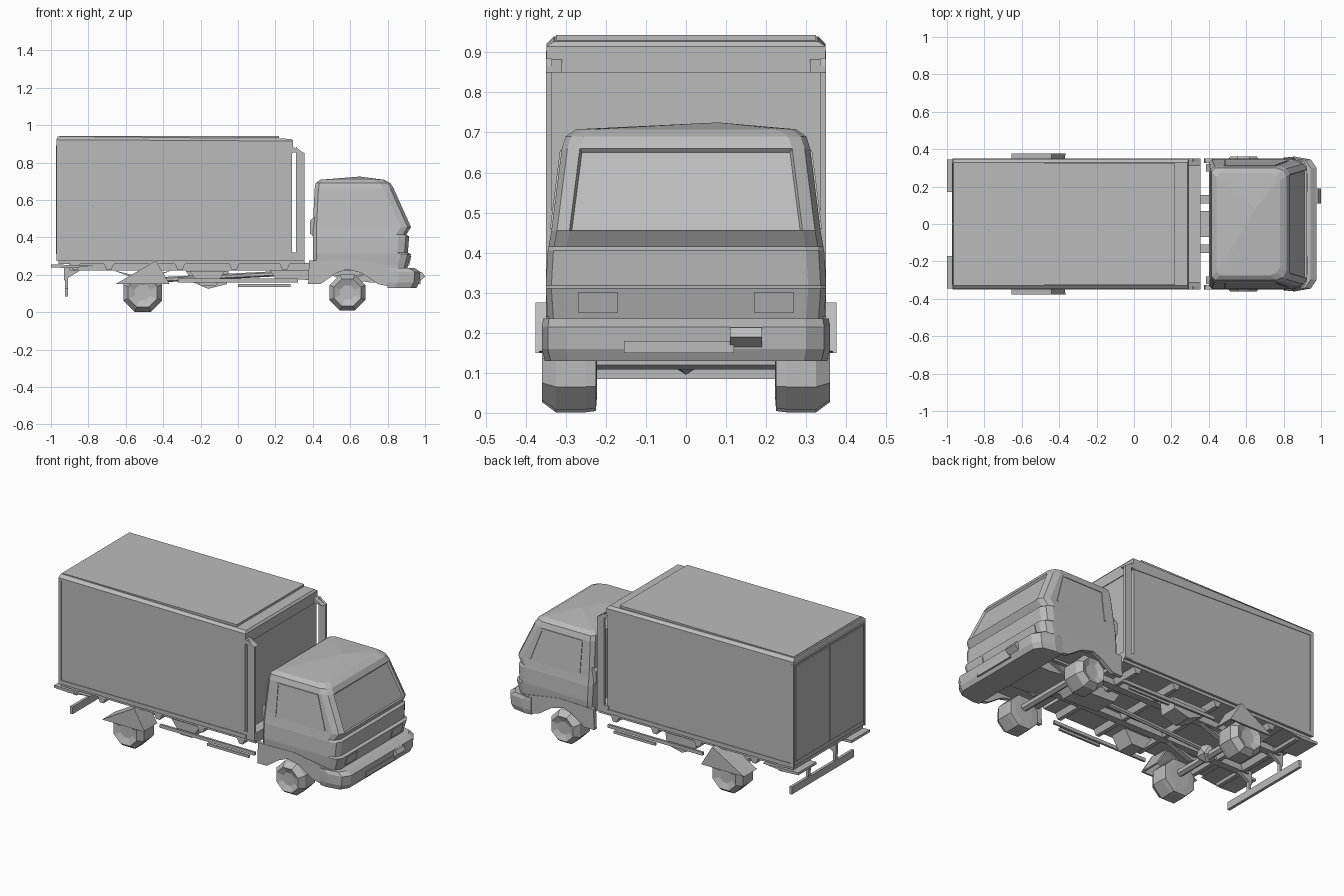
import bpy, bmesh, math
from mathutils import Matrix, Vector

grey = bpy.data.materials.new("plain_grey")
grey.diffuse_color = (0.5, 0.5, 0.5, 1)


def finish(name, bm, mirror=False):
    bmesh.ops.recalc_face_normals(bm, faces=bm.faces)
    me = bpy.data.meshes.new(name)
    bm.to_mesh(me)
    bm.free()
    me.materials.append(grey)
    ob = bpy.data.objects.new(name, me)
    bpy.context.collection.objects.link(ob)
    if mirror:
        m = ob.modifiers.new("mirror", 'MIRROR')
        m.use_axis = (False, True, False)
    return ob


def rings(name, loops, mirror=False):
    """Skin a stack of equal-length point loops and cap both ends."""
    bm = bmesh.new()
    vs = [[bm.verts.new(p) for p in lp] for lp in loops]
    n = len(vs[0])
    for a, b in zip(vs, vs[1:]):
        for i in range(n):
            bm.faces.new((a[i], a[(i + 1) % n], b[(i + 1) % n], b[i]))
    bm.faces.new(vs[0][::-1])
    bm.faces.new(vs[-1])
    return finish(name, bm, mirror)


def prism(name, xz, y0, y1, mirror=False):
    """Side profile pulled across y."""
    return rings(name, [[(x, y, z) for x, z in xz] for y in (y0, y1)], mirror)


def box(name, x0, x1, y0, y1, z0, z1, mirror=False):
    return prism(name, [(x0, z0), (x1, z0), (x1, z1), (x0, z1)], y0, y1, mirror)


# ---- cargo box
box("cargo_body", -0.965, 0.29, -0.345, 0.345, 0.28, 0.90)
rings("cargo_roof", [
    [(x0, -w, z0), (x1, -w, z1), (x1, w, z1), (x0, w, z0)]
    for x0, x1, w, z0, z1 in ((-0.97, 0.295, 0.348, 0.90, 0.85),
                              (-0.97, 0.295, 0.348, 0.922, 0.915),
                              (-0.965, 0.285, 0.33, 0.94, 0.927))])
box("roof_panel", -0.955, 0.22, -0.325, 0.325, 0.93, 0.943)
prism("front_post", [(0.31, 0.28), (0.355, 0.28), (0.355, 0.85), (0.33, 0.865),
                     (0.31, 0.885)], 0.335, 0.35, True)
prism("post_gusset", [(0.285, 0.855), (0.355, 0.85), (0.29, 0.885)], 0.31, 0.35, True)
box("front_sill", 0.28, 0.355, -0.348, 0.348, 0.275, 0.32)
box("side_sill", -0.97, 0.30, 0.335, 0.349, 0.275, 0.30, True)
box("rear_side_post", -0.97, -0.95, 0.335, 0.349, 0.30, 0.905, True)
box("rear_door", -0.972, -0.96, 0.003, 0.325, 0.31, 0.89, True)
box("cargo_floor", -0.96, 0.355, -0.335, 0.335, 0.258, 0.282)

# ---- cab shell: rings of rear x, front x, half width, z
cab_rows = [(0.40, 0.905, 0.345, 0.235), (0.40, 0.925, 0.35, 0.31),
            (0.40, 0.908, 0.35, 0.318), (0.40, 0.915, 0.345, 0.405),
            (0.40, 0.90, 0.343, 0.415), (0.40, 0.925, 0.336, 0.455),
            (0.41, 0.833, 0.31, 0.66), (0.415, 0.815, 0.30, 0.69),
            (0.44, 0.78, 0.275, 0.708)]


def cab_loop(xb, xf, w, z):
    half = [(xb, w - 0.02), (xb + 0.02, w), (xf - 0.055, w), (xf - 0.018, w - 0.014),
            (xf, w - 0.045)]
    return [(x, y, z) for x, y in half] + [(x, -y, z) for x, y in reversed(half)]


cab = rings("cab", [cab_loop(*r) for r in cab_rows])
bm = bmesh.new()
bm.from_mesh(cab.data)
bm.faces.ensure_lookup_table()
# shallow roof peak
roof = max(bm.faces, key=lambda f: f.calc_center_median().z)
peak = bmesh.ops.poke(bm, faces=[roof])["verts"][0]
peak.co = (0.65, 0.08, 0.725)
# recessed windscreen
bm.normal_update()
glass = [f for f in bm.faces if f.normal.x > 0.8
         and 0.5 < f.calc_center_median().z < 0.6]
bmesh.ops.inset_region(bm, faces=glass, thickness=0.008, depth=-0.012)
bm.to_mesh(cab.data)
bm.free()


def side_y(z):
    return 0.336 - (z - 0.455) * 0.026 / 0.205


def side_plate(name, xz, t):
    """Thin plate lying on the leaning cab side."""
    return rings(name, [[(x, side_y(z) + d, z) for x, z in xz] for d in (-0.004, t)], True)


# door window surround
side_plate("window_rear_bar", [(0.48, 0.46), (0.492, 0.46), (0.492, 0.655), (0.48, 0.655)], 0.004)
side_plate("window_top_bar", [(0.48, 0.645), (0.76, 0.645), (0.755, 0.655), (0.48, 0.655)], 0.004)
side_plate("window_front_bar", [(0.815, 0.46), (0.825, 0.46), (0.76, 0.652), (0.75, 0.652)], 0.004)
prism("air_intake", [(0.385, 0.42), (0.41, 0.40), (0.41, 0.51), (0.385, 0.49)], 0.28, 0.32, True)

# ---- lower cab: skirt with wheel arch, bumper, underside
prism("wheel_arch_skirt", [(0.38, 0.275), (0.375, 0.15), (0.44, 0.15), (0.52, 0.205),
                           (0.58, 0.23), (0.66, 0.21), (0.75, 0.15), (0.82, 0.135),
                           (0.86, 0.24), (0.62, 0.28)], 0.325, 0.35, True)
bumper_half = [(0.80, 0.355), (0.86, 0.36), (0.945, 0.345), (0.975, 0.30)]


def bumper_loop(dx, k, z):
    pts = bumper_half + [(x, -y) for x, y in reversed(bumper_half)]
    return [(x + dx * (x > 0.85), y * k, z) for x, y in pts]


rings("front_bumper", [bumper_loop(-0.02, 0.98, 0.13), bumper_loop(-0.005, 1.0, 0.16),
                       bumper_loop(0.0, 1.0, 0.215), bumper_loop(-0.03, 0.99, 0.235)])
box("bumper_plate", 0.96, 0.976, -0.155, 0.12, 0.15, 0.18)
prism("bumper_tab", [(0.965, 0.16), (1.0, 0.19), (0.985, 0.213), (0.965, 0.215)], 0.11, 0.19)
prism("headlamp", [(0.90, 0.25), (0.915, 0.25), (0.927, 0.30), (0.90, 0.30)], 0.17, 0.27, True)
prism("engine", [(0.50, 0.25), (0.54, 0.18), (0.70, 0.16), (0.82, 0.16), (0.82, 0.25)], -0.13, 0.13)

# ---- chassis
box("chassis_rail", -0.90, 0.85, 0.11, 0.155, 0.222, 0.262, True)
for i, x in enumerate((-0.87, -0.69, -0.31, -0.02, 0.25)):
    prism(f"cross_member_{i + 1}", [(x - 0.03, 0.265), (x - 0.012, 0.225),
                                    (x + 0.012, 0.225), (x + 0.03, 0.265)], -0.33, 0.33)
box("side_guard_upper", -0.32, 0.32, 0.285, 0.298, 0.16, 0.18, True)
box("side_guard_lower", 0.0, 0.28, 0.285, 0.298, 0.135, 0.15, True)
prism("fuel_tank", [(-0.28, 0.22), (-0.24, 0.16), (-0.16, 0.125), (-0.06, 0.15),
                    (-0.05, 0.22)], 0.16, 0.27)
prism("air_tank", [(-0.26, 0.22), (-0.2, 0.14), (-0.12, 0.14), (-0.07, 0.22)], -0.27, -0.16)
prism("gearbox", [(0.16, 0.24), (0.2, 0.18), (0.44, 0.17), (0.5, 0.24)], -0.07, 0.07)


def rod(name, a, b, r, sides=6):
    a, b = Vector(a), Vector(b)
    bm = bmesh.new()
    rot = (b - a).to_track_quat('Z', 'Y').to_matrix().to_4x4()
    bmesh.ops.create_cone(bm, cap_ends=True, segments=sides, radius1=r, radius2=r,
                          depth=(b - a).length, matrix=Matrix.Translation((a + b) / 2) @ rot)
    return finish(name, bm)


rod("drive_shaft", (-0.48, 0, 0.17), (0.2, 0, 0.205), 0.014)

# ---- wheels, axles
for label, x, r in (("rear", -0.51, 0.112), ("front", 0.585, 0.104)):
    prof = [(0.222, r * 0.6), (0.225, r * 0.97), (0.25, r), (0.325, r), (0.36, r * 0.75),
            (0.345, r * 0.4)]
    rings(label + "_wheel", [[(x + q * math.cos(math.tau * (i + 0.5) / 8), y,
                               0.105 + q * math.sin(math.tau * (i + 0.5) / 8))
                              for i in range(8)] for y, q in prof], True)
    rod(label + "_axle", (x, -0.24, 0.13), (x, 0.24, 0.13), 0.022)
    prism(label + "_spring", [(x - 0.16, 0.225), (x, 0.165), (x + 0.16, 0.225),
                              (x, 0.185)], 0.12, 0.15, True)
bm = bmesh.new()
bmesh.ops.create_icosphere(bm, subdivisions=1, radius=0.06,
                           matrix=Matrix.Translation((-0.51, 0, 0.155)))
finish("differential", bm)

# peaked rear mudguards: folded sheet with a closed outer side
rings("rear_mudguard", [[(-0.655, y, 0.15), (-0.44, y, 0.275), (-0.37, y, 0.155),
                         (-0.38, y, 0.152), (-0.445, y, 0.262), (-0.60, y, 0.17)]
                        for y in (0.25, 0.37)], True)
prism("mudguard_side", [(-0.655, 0.15), (-0.365, 0.15), (-0.44, 0.275)], 0.366, 0.376, True)

# ---- rear lamps and underrun bar
prism("rear_lamp_bar", [(-1.0, 0.24), (-0.9, 0.235), (-0.76, 0.25), (-1.0, 0.255)],
      0.17, 0.345, True)
prism("underrun_bracket", [(-0.93, 0.17), (-0.80, 0.25), (-0.93, 0.25)], 0.12, 0.14, True)
box("underrun_hanger", -0.925, -0.91, 0.12, 0.14, 0.10, 0.25, True)
box("underrun_bar", -0.925, -0.908, -0.30, 0.30, 0.085, 0.13)
